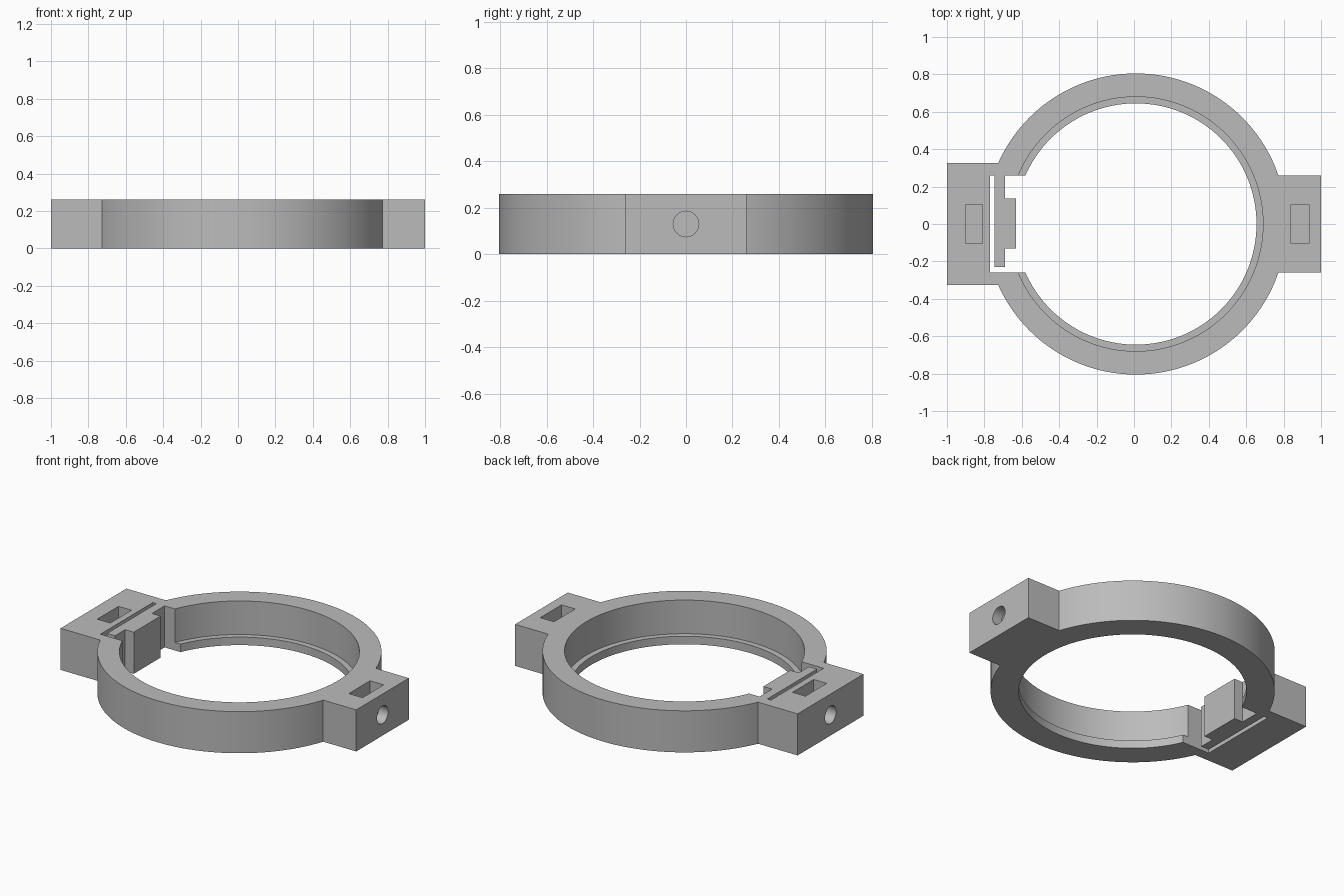
import bpy
import math

if "Cube" in bpy.data.objects:
    bpy.data.objects.remove(bpy.data.objects["Cube"], do_unlink=True)

HEIGHT = 0.26
LIP = 0.05
CENTRE_X = 0.01
OVER = 0.1  # overshoot for clean cuts

grey = bpy.data.materials.new("plain_grey")
grey.use_nodes = True
grey.diffuse_color = (0.5, 0.5, 0.5, 1)
grey.node_tree.nodes["Principled BSDF"].inputs["Base Color"].default_value = (0.5, 0.5, 0.5, 1)


def box(name, x, y, z=(0, HEIGHT)):
    """Box given by its low and high limits on each axis."""
    spans = (x, y, z)
    bpy.ops.mesh.primitive_cube_add(size=1, location=[(a + b) / 2 for a, b in spans])
    ob = bpy.context.object
    ob.name = name
    ob.scale = [b - a for a, b in spans]
    bpy.ops.object.transform_apply(location=True, rotation=True, scale=True)
    return ob


def disc(name, radius, low, high):
    """Upright cylinder on the ring axis."""
    bpy.ops.mesh.primitive_cylinder_add(vertices=128, radius=radius, depth=high - low,
                                        location=(CENTRE_X, 0, (low + high) / 2))
    bpy.context.object.name = name
    return bpy.context.object


def bolt_hole(name, start, end):
    """Cylinder lying along x at mid height."""
    bpy.ops.mesh.primitive_cylinder_add(vertices=32, radius=0.055, depth=end - start,
                                        location=((start + end) / 2, 0, HEIGHT / 2),
                                        rotation=(0, math.pi / 2, 0))
    bpy.context.object.name = name
    return bpy.context.object


def combine(body, tool, operation):
    mod = body.modifiers.new(tool.name, "BOOLEAN")
    mod.operation = operation
    mod.solver = "EXACT"
    mod.object = tool
    bpy.context.view_layer.objects.active = body
    bpy.ops.object.modifier_apply(modifier=mod.name)
    bpy.data.objects.remove(tool, do_unlink=True)


# Ring with a mounting block on each side
body = disc("clamp_ring", 0.805, 0, HEIGHT)
combine(body, box("wide_block", (-1, -0.6), (-0.325, 0.325)), "UNION")
combine(body, box("narrow_block", (0.7, 1), (-0.26, 0.26)), "UNION")

# Stepped bore, leaving a thin lip at the bottom
combine(body, disc("upper_bore", 0.68, LIP, HEIGHT + OVER), "DIFFERENCE")
combine(body, disc("lower_bore", 0.645, -OVER, HEIGHT + OVER), "DIFFERENCE")

# Window behind the spring arm
through = (-OVER, HEIGHT + OVER)
combine(body, box("window", (-0.77, -0.3), (-0.26, 0.26), through), "DIFFERENCE")

# Nut pockets open at the top, and bolt holes reaching in from the ends
for low, high in ((-0.9, -0.81), (0.84, 0.935)):
    combine(body, box("nut_pocket", (low, high), (-0.105, 0.105), (0.025, HEIGHT + OVER)), "DIFFERENCE")
combine(body, bolt_hole("wide_bolt_hole", -1 - OVER, -0.76), "DIFFERENCE")
combine(body, bolt_hole("narrow_bolt_hole", 0.88, 1 + OVER), "DIFFERENCE")

# Spring arm hanging from the back wall of the window, with its pressure pad
arm = box("spring_arm", (-0.745, -0.69), (-0.23, 0.27))
combine(arm, box("pressure_pad", (-0.71, -0.63), (-0.13, 0.135)), "UNION")
combine(body, arm, "UNION")

body.data.materials.clear()
body.data.materials.append(grey)
for face in body.data.polygons:
    face.material_index = 0
bpy.ops.object.select_all(action="DESELECT")
body.select_set(True)
bpy.context.view_layer.objects.active = body
bpy.ops.object.shade_smooth_by_angle(angle=math.radians(30))
